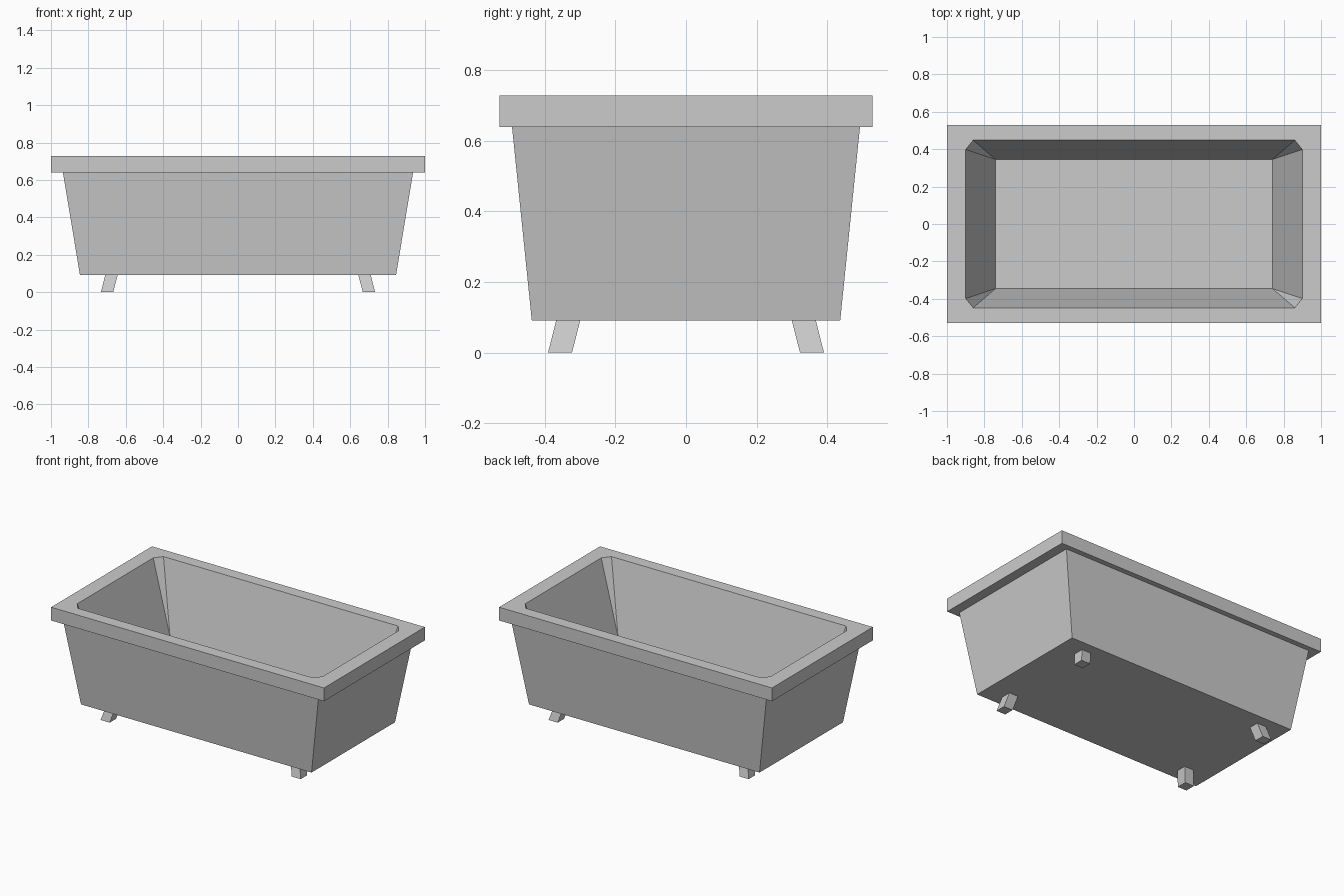
import bpy
import bmesh

cube = bpy.data.objects.get("Cube")
if cube:
    bpy.data.objects.remove(cube, do_unlink=True)

grey = bpy.data.materials.new("plain_grey")
grey.use_nodes = True
grey.diffuse_color = (0.6, 0.6, 0.6, 1)
grey.node_tree.nodes["Principled BSDF"].inputs["Base Color"].default_value = (0.6, 0.6, 0.6, 1)


def corner_loop(bm, hx, hy, z, cx=0, cy=0, ox=0, oy=0):
    """Rectangle with cut corners; a zero cut gives doubled points, merged later."""
    pts = [(hx, cy - hy), (hx, hy - cy), (hx - cx, hy), (cx - hx, hy),
           (-hx, hy - cy), (-hx, cy - hy), (cx - hx, -hy), (hx - cx, -hy)]
    return [bm.verts.new((x + ox, y + oy, z)) for x, y in pts]


def loft(name, sections):
    """Closed solid skinned through a list of loop sections."""
    bm = bmesh.new()
    loops = [corner_loop(bm, *s) for s in sections]
    for a, b in zip(loops, loops[1:]):
        for i in range(len(a)):
            j = (i + 1) % len(a)
            bm.faces.new((a[i], a[j], b[j], b[i]))
    bm.faces.new(loops[0][::-1])
    bm.faces.new(loops[-1])
    bmesh.ops.remove_doubles(bm, verts=bm.verts[:], dist=0.0001)
    bmesh.ops.recalc_face_normals(bm, faces=bm.faces[:])
    mesh = bpy.data.meshes.new(name)
    bm.to_mesh(mesh)
    bm.free()
    mesh.materials.append(grey)
    obj = bpy.data.objects.new(name, mesh)
    bpy.context.collection.objects.link(obj)
    return obj


# Tub: tapered outside, overhanging rim, hollow basin with cut corners
bottom, rim_under, top, basin_floor = 0.091, 0.64, 0.728, 0.27
loft("bathtub", [
    (0.845, 0.437, bottom),
    (0.936, 0.493, rim_under),
    (1.0, 0.528, rim_under),
    (1.0, 0.528, top),
    (0.9, 0.448, top, 0.04, 0.05),
    (0.74, 0.345, basin_floor),
])

# Feet: slanted blocks splaying outward at each corner
for side, sx in (("left", 1), ("right", -1)):
    for end, sy in (("front", -1), ("back", 1)):
        loft(f"{end}_{side}_foot", [
            (0.033, 0.034, 0, 0, 0, sx * 0.70, sy * 0.357),
            (0.033, 0.034, bottom, 0, 0, sx * 0.677, sy * 0.334),
        ])
